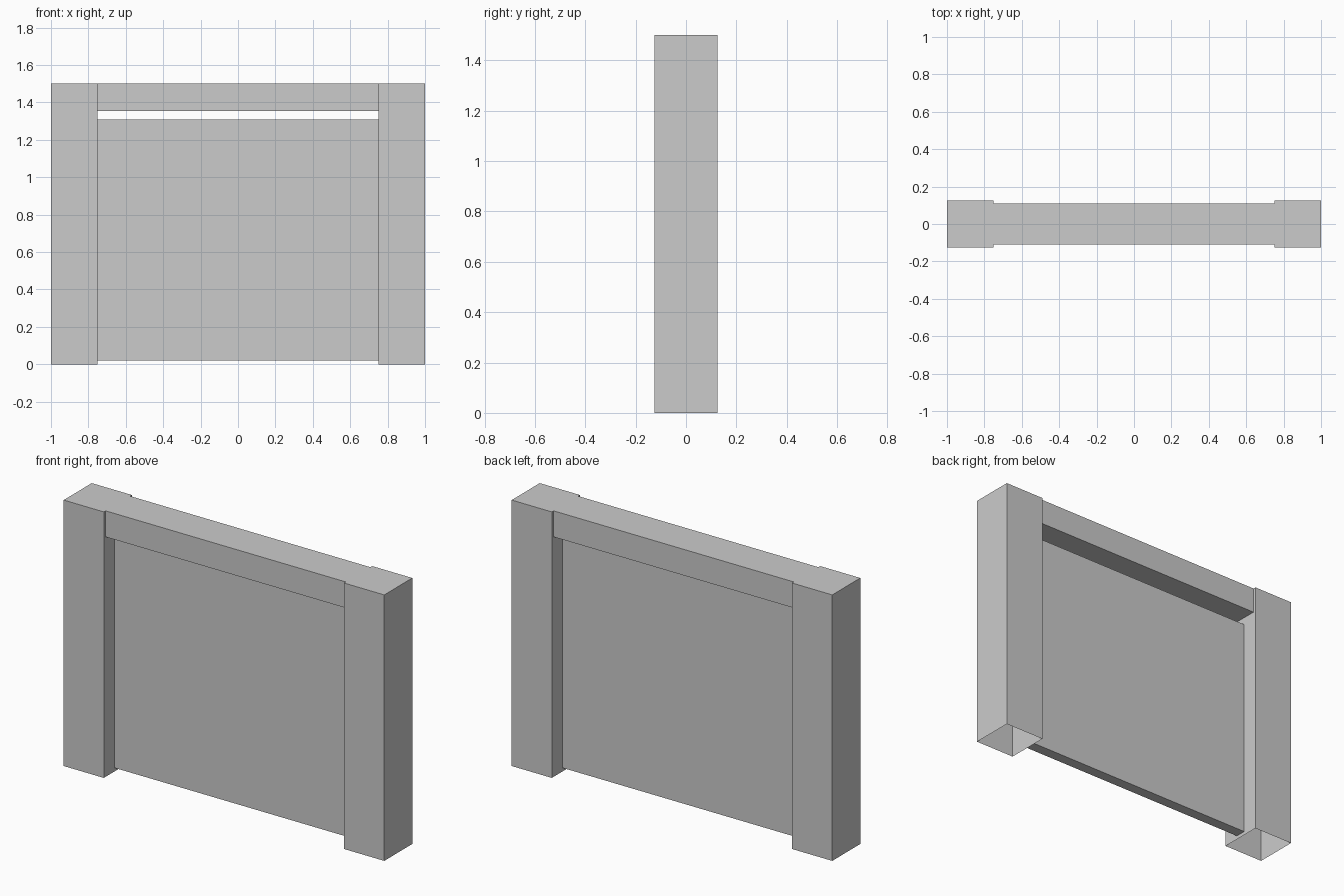
import bpy
import bmesh

cube = bpy.data.objects.get("Cube")
if cube:
    bpy.data.objects.remove(cube, do_unlink=True)

# Single plain grey
grey = bpy.data.materials.new("plain_grey")
grey.use_nodes = True
colour = (0.6, 0.6, 0.6, 1.0)
grey.diffuse_color = colour
grey.node_tree.nodes["Principled BSDF"].inputs["Base Color"].default_value = colour


def box(name, x, y, z, open_bottom=False):
    """Flat-faced box from (min, max) ranges, optionally hollow below."""
    bm = bmesh.new()
    bmesh.ops.create_cube(bm, size=1)
    for v in bm.verts:
        v.co = [r[0] if c < 0 else r[1] for c, r in zip(v.co, (x, y, z))]
    bm.normal_update()
    if open_bottom:
        under = [f for f in bm.faces if f.normal.z < -0.5]
        bmesh.ops.delete(bm, geom=under, context='FACES_ONLY')
    mesh = bpy.data.meshes.new(name)
    bm.to_mesh(mesh)
    bm.free()
    mesh.materials.append(grey)
    obj = bpy.data.objects.new(name, mesh)
    bpy.context.collection.objects.link(obj)
    return obj


HEIGHT, INNER = 1.5, 0.75

# Side posts, hollow underneath
for name, x in (("left_post", (INNER, 1)), ("right_post", (-1, -INNER))):
    box(name, x, (-0.125, 0.125), (0, HEIGHT), open_bottom=True)

# Top beam, slightly thinner than the posts
box("top_beam", (-INNER, INNER), (-0.109, 0.109), (1.353, HEIGHT))

# Thin panel hung between the posts
box("panel", (-INNER, INNER), (-0.031, 0.031), (0.021, 1.31))
